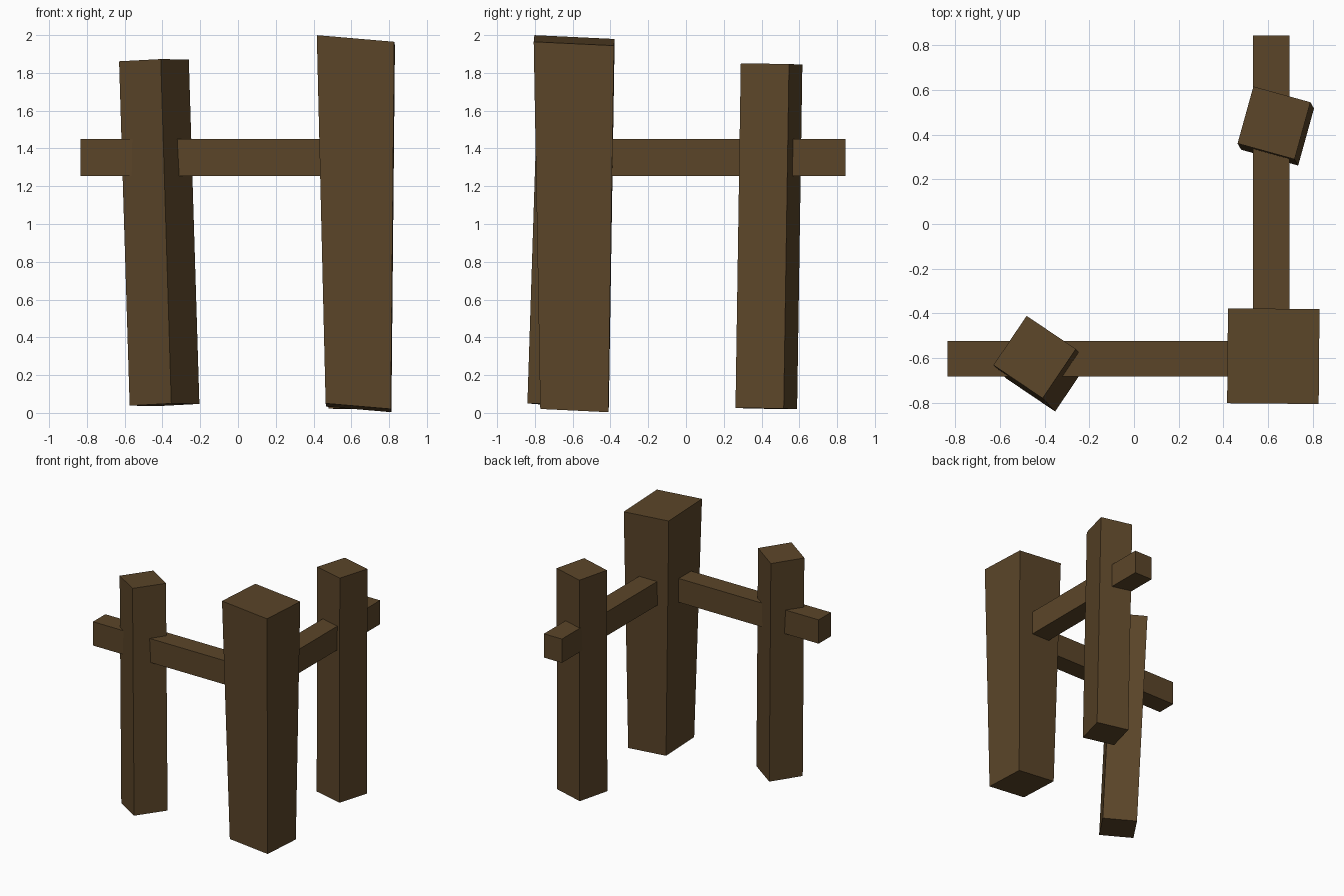
import bpy, bmesh
from math import radians, cos, sin

if "Cube" in bpy.data.objects:
    bpy.data.objects.remove(bpy.data.objects["Cube"])

wood = bpy.data.materials.new("dark_wood")
wood.diffuse_color = (0.105, 0.06, 0.022, 1)
wood.use_nodes = True
wood.node_tree.nodes["Principled BSDF"].inputs["Base Color"].default_value = wood.diffuse_color


def prism(name, base, top, base_size, top_size, yaw=0, slope=(0, 0)):
    """Four-sided beam between two cap centres; slope tilts both caps."""
    bm = bmesh.new()
    c, s = cos(radians(yaw)), sin(radians(yaw))
    rings = []
    for centre, size in ((base, base_size), (top, top_size)):
        ring = []
        for sx, sy in ((-1, -1), (1, -1), (1, 1), (-1, 1)):
            u, v = sx * size[0] / 2, sy * size[1] / 2
            dx, dy = u * c - v * s, u * s + v * c
            dz = slope[0] * dx + slope[1] * dy
            ring.append(bm.verts.new((centre[0] + dx, centre[1] + dy, centre[2] + dz)))
        rings.append(ring)
    lo, hi = rings
    bm.faces.new(lo[::-1])
    bm.faces.new(hi)
    for i in range(4):
        j = (i + 1) % 4
        bm.faces.new((lo[i], lo[j], hi[j], hi[i]))
    mesh = bpy.data.meshes.new(name)
    bm.to_mesh(mesh)
    bm.free()
    mesh.materials.append(wood)
    obj = bpy.data.objects.new(name, mesh)
    bpy.context.collection.objects.link(obj)
    return obj


# Thick corner post, wider at the top, with slanted caps
prism("corner_post", (0.638, -0.59, 0.027), (0.624, -0.592, 1.972),
      (0.345, 0.36), (0.41, 0.425), -0.5, (-0.086, -0.047))

# Slim leaning posts
prism("left_post", (-0.389, -0.655, 0.043), (-0.445, -0.596, 1.866),
      (0.266, 0.266), (0.266, 0.266), -34, (0.031, -0.032))
prism("back_post", (0.643, 0.425, 0.023), (0.627, 0.453, 1.847),
      (0.265, 0.265), (0.265, 0.265), -15.5, (0.009, -0.016))

# Horizontal rails, ending inside the corner post
Z0, Z1 = 1.255, 1.45
prism("front_rail", (-0.115, -0.604, Z0), (-0.115, -0.604, Z1), (1.44, 0.16), (1.44, 0.16))
prism("side_rail", (0.614, 0.125, Z0), (0.614, 0.125, Z1), (0.163, 1.44), (0.163, 1.44))
